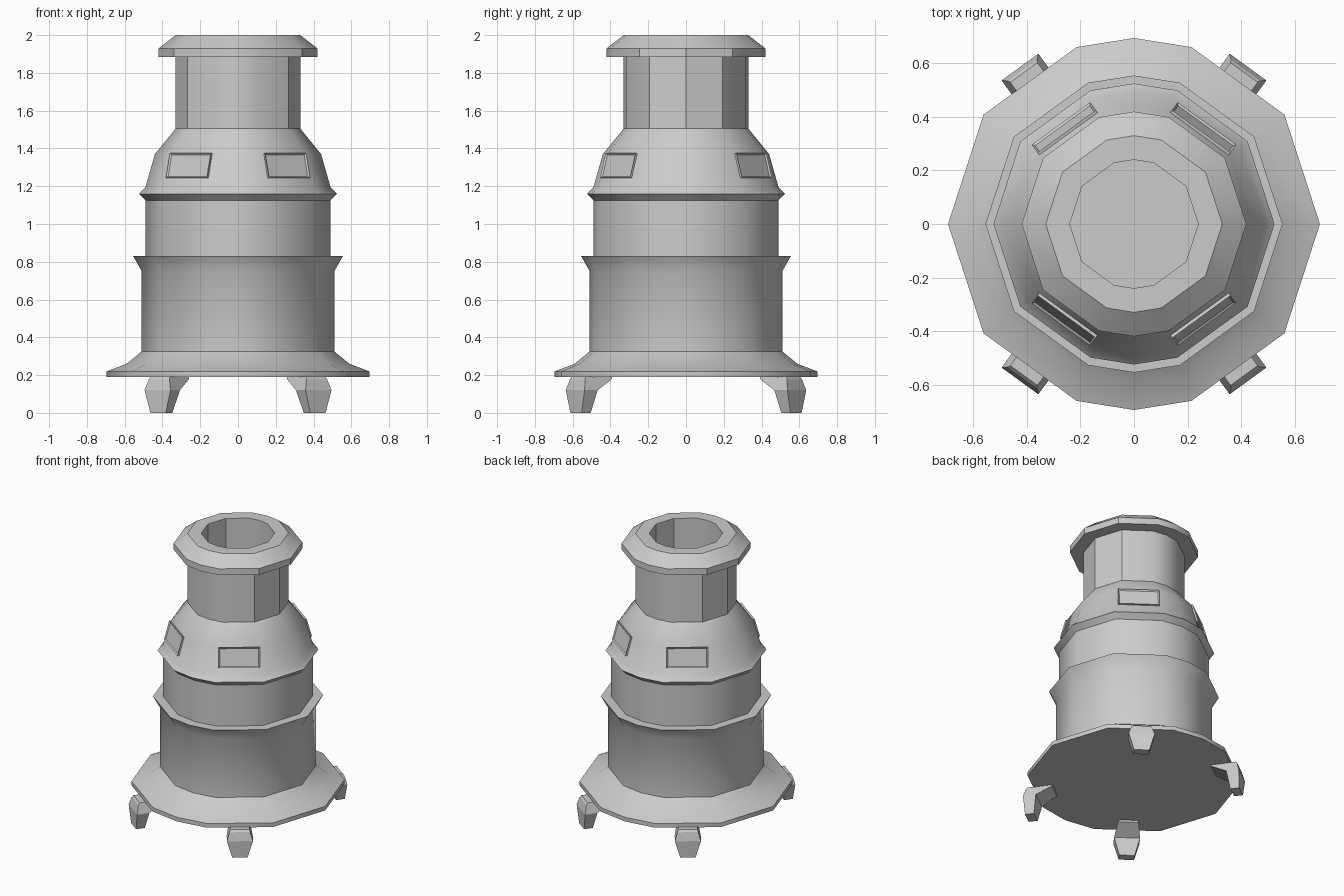
import bpy, bmesh, math
from mathutils import Vector, Matrix

if "Cube" in bpy.data.objects:
    bpy.data.objects.remove(bpy.data.objects["Cube"])

# Ten-sided rings with one extra point at front and back
RING = sorted([i * 36 for i in range(10)] + [90, 270])
DIAGONALS = (54, 126, 234, 306)


def finish(name, bm, smooth=None):
    bmesh.ops.recalc_face_normals(bm, faces=bm.faces[:])
    me = bpy.data.meshes.new(name)
    bm.to_mesh(me)
    bm.free()
    ob = bpy.data.objects.new(name, me)
    bpy.context.collection.objects.link(ob)
    if smooth:
        bpy.ops.object.select_all(action='DESELECT')
        ob.select_set(True)
        bpy.context.view_layer.objects.active = ob
        bpy.ops.object.shade_smooth_by_angle(angle=math.radians(smooth))
    return ob


def loft(bm, rings, cap=True):
    loops = [[bm.verts.new(p) for p in r] for r in rings]
    for a, b in zip(loops, loops[1:]):
        n = len(a)
        for i in range(n):
            bm.faces.new((a[i], a[(i + 1) % n], b[(i + 1) % n], b[i]))
    if cap:
        bm.faces.new(loops[0][::-1])
        bm.faces.new(loops[-1])


def turned(name, profile, smooth=None):
    bm = bmesh.new()
    loft(bm, [[(r * math.cos(math.radians(a)), r * math.sin(math.radians(a)), z)
               for a in RING] for r, z in profile])
    return finish(name, bm, smooth)


# Flared base, lower drum, ledge, upper drum, bead and shoulder
turned("body", [(0.695, 0.19), (0.695, 0.22), (0.59, 0.26), (0.51, 0.325),
                (0.51, 0.75), (0.555, 0.83), (0.49, 0.83), (0.49, 1.125),
                (0.525, 1.16), (0.49, 1.195), (0.44, 1.37), (0.33, 1.505)], 40)

# Faceted neck with flanged lip and open bore
turned("neck", [(0.33, 1.50), (0.33, 1.885), (0.42, 1.885), (0.42, 1.93),
                (0.33, 2.0), (0.24, 2.0), (0.24, 1.51)], 35)

for k, deg in enumerate(DIAGONALS):
    turn = Matrix.Rotation(math.radians(deg), 4, 'Z')

    # Bracket foot: (z, inner radius, outer radius, width)
    bm = bmesh.new()
    loft(bm, [[(a, -w / 2, z), (b, -w / 2, z), (b, w / 2, z), (a, w / 2, z)]
              for z, a, b, w in ((0, 0.66, 0.72, 0.10), (0.12, 0.64, 0.725, 0.17),
                                 (0.178, 0.535, 0.71, 0.135), (0.192, 0.53, 0.70, 0.125))])
    bm.transform(turn)
    finish(f"foot_{k + 1}", bm)

    # Shoulder window plate with a shallow inset pane, tilted with the wall
    bm = bmesh.new()
    bmesh.ops.create_cube(bm, size=1, matrix=Matrix.Diagonal((0.04, 0.27, 0.135, 1)))
    front = max(bm.faces, key=lambda f: f.calc_center_median().x)
    bmesh.ops.inset_region(bm, faces=[front], thickness=0.012)
    bmesh.ops.translate(bm, verts=front.verts[:], vec=Vector((-0.008, 0, 0)))
    bm.transform(turn @ Matrix.Translation((0.427, 0, 1.305))
                 @ Matrix.Rotation(math.radians(-15.5), 4, 'Y'))
    finish(f"window_{k + 1}", bm)
